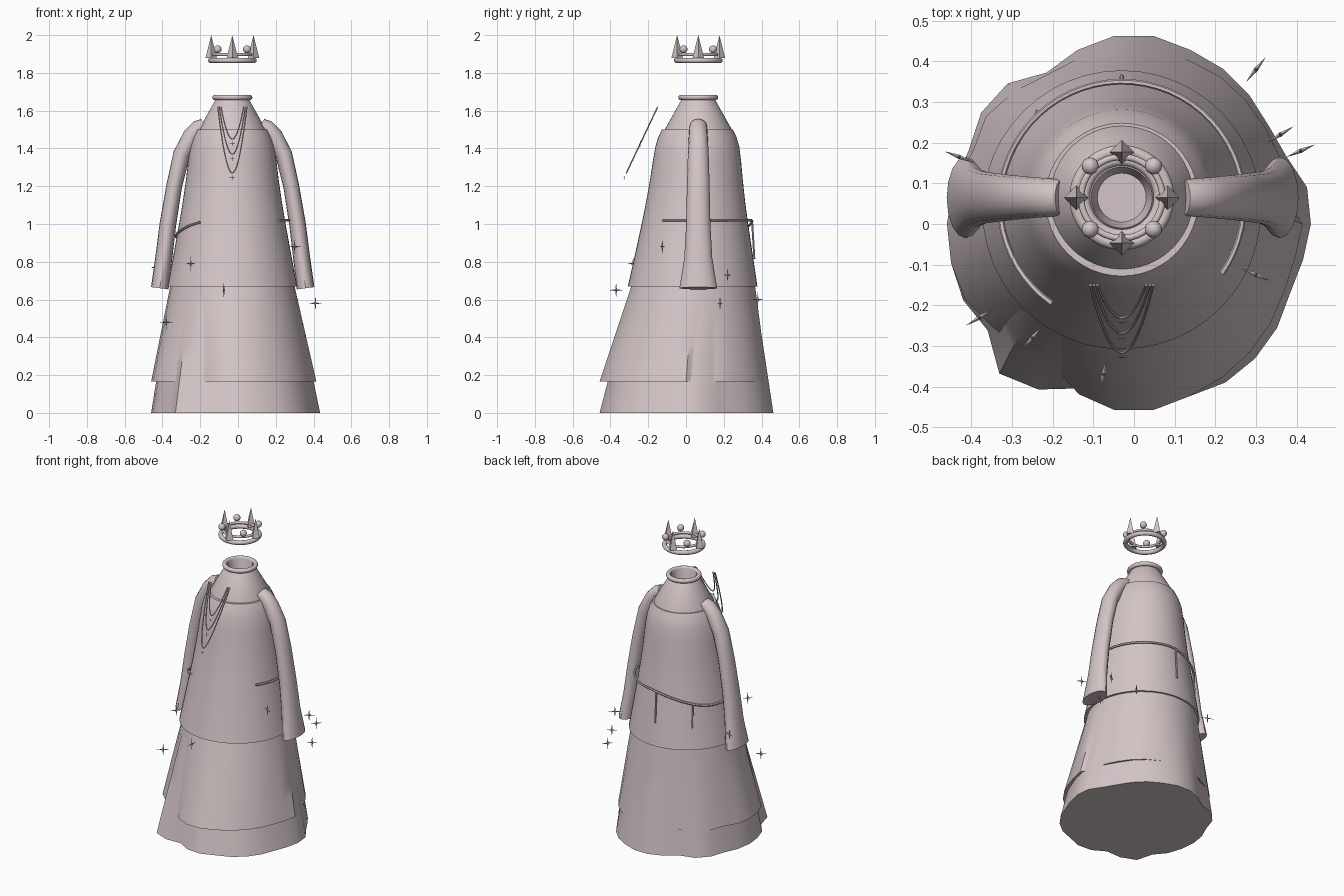
import bpy, bmesh
from math import sin, cos, pi, radians
from mathutils import Vector, Matrix

cube = bpy.data.objects.get("Cube")
if cube:
    bpy.data.objects.remove(cube)

CX, CY = -0.03, 0.065   # axis of neck and crown

cloth = bpy.data.materials.new("pale_rose")
cloth.use_nodes = True
colour = (0.66, 0.56, 0.57, 1)
cloth.diffuse_color = colour
cloth.node_tree.nodes["Principled BSDF"].inputs["Base Color"].default_value = colour


def finish(name, bm, smooth=True):
    bmesh.ops.recalc_face_normals(bm, faces=bm.faces)
    mesh = bpy.data.meshes.new(name)
    bm.to_mesh(mesh)
    bm.free()
    mesh.materials.append(cloth)
    obj = bpy.data.objects.new(name, mesh)
    bpy.context.collection.objects.link(obj)
    if smooth:
        bpy.ops.object.select_all(action='DESELECT')
        obj.select_set(True)
        bpy.context.view_layer.objects.active = obj
        bpy.ops.object.shade_smooth_by_angle(angle=radians(35))
    return obj


def loft(name, rings, closed=False):
    """Skin a list of point rings; cap the ends unless closed."""
    bm = bmesh.new()
    loops = [[bm.verts.new(p) for p in ring] for ring in rings]
    pairs = list(zip(loops, loops[1:]))
    if closed:
        pairs.append((loops[-1], loops[0]))
    for a, b in pairs:
        for i in range(len(a)):
            j = (i + 1) % len(a)
            bm.faces.new((a[i], a[j], b[j], b[i]))
    if not closed:
        bm.faces.new(loops[0])
        bm.faces.new(loops[-1])
    return finish(name, bm)


def circle(r, z, cx=CX, cy=CY, n=48):
    return [(cx + r * cos(2 * pi * i / n), cy + r * sin(2 * pi * i / n), z)
            for i in range(n)]


def torus(name, major, minor, z):
    angles = [2 * pi * k / 12 for k in range(12)]
    return loft(name, [circle(major + minor * cos(a), z + minor * sin(a))
                       for a in angles], closed=True)


def tube(name, points, radius):
    """Thin cord through the points."""
    rings = []
    for i, p in enumerate(points):
        t = points[min(i + 1, len(points) - 1)] - points[max(i - 1, 0)]
        q = t.to_track_quat('Z', 'Y')
        rings.append([p + q @ Vector((radius * cos(k * pi / 3), radius * sin(k * pi / 3), 0))
                      for k in range(6)])
    return loft(name, rings)


def star(name, centre, size, heading):
    """Flat four-pointed sparkle standing upright along a heading."""
    bm = bmesh.new()
    ring = []
    for k in range(8):
        r = size * (1 if k % 2 == 0 else 0.16)
        ring.append(bm.verts.new((r * cos(k * pi / 4), 0, r * sin(k * pi / 4))))
    for side in (-1, 1):
        tip = bm.verts.new((0, side * size * 0.14, 0))
        for k in range(8):
            bm.faces.new((ring[k], ring[(k + 1) % 8], tip))
    bm.transform(Matrix.Translation(centre) @ Matrix.Rotation(heading, 4, 'Z'))
    return finish(name, bm, smooth=False)


# Wavy skirts: hem radii in hundredths, one every twelve degrees
def skirt(name, hem, z_hem, z_top, r_top):
    n = len(hem)
    low = [(r / 100 * cos(2 * pi * i / n), r / 100 * sin(2 * pi * i / n), z_hem)
           for i, r in enumerate(hem)]
    top = circle(r_top, z_top, CX, 0.04, n)
    steps = 8
    rings = []
    for s in range(steps + 1):
        rings.append([Vector(a).lerp(Vector(b), s / steps) for a, b in zip(low, top)])
    return loft(name, rings)


skirt("under_skirt",
      [43.5, 43.5, 41, 41, 42.5, 44, 45, 46.5, 46.5, 45, 43, 46.5, 46.5, 44.5, 45.5,
       46, 46, 46, 44.5, 49.5, 47, 42.5, 45.5, 46, 44.5, 45, 44.5, 43.5, 42, 42.5],
      0, 0.69, 0.32)
skirt("middle_skirt",
      [41.5, 37, 39.5, 40, 41, 42, 42.5, 43.5, 43.5, 43, 42.5, 44, 45, 43.5, 45.5,
       46, 46, 45.5, 43, 42, 40, 44, 46, 46, 44.5, 43.5, 42.5, 41.5, 40.5, 40.5],
      0.165, 0.69, 0.325)

# Upper robe
loft("upper_robe", [circle(r, z, CX, cy) for r, z, cy in (
    (0.343, 0.67, 0.035), (0.315, 0.82, 0.041), (0.282, 1.0, 0.047),
    (0.262, 1.12, 0.051), (0.246, 1.23, 0.055), (0.234, 1.33, 0.058),
    (0.222, 1.41, 0.06), (0.207, 1.46, 0.06), (0.188, 1.5, 0.06))])

# Shoulder cape, hollow neck and collar
loft("shoulder_cape", [circle(r, z) for r, z in (
    (0.178, 1.49), (0.175, 1.505), (0.088, 1.66), (0.075, 1.675), (0.06, 1.61))])
torus("collar", 0.092, 0.014, 1.67)

# Sleeves: offset from axis, height, half thickness, half depth
path = [(0.15, 1.525, 0.035, 0.044), (0.178, 1.51, 0.044, 0.047), (0.218, 1.465, 0.047, 0.05),
        (0.27, 1.37, 0.045, 0.055), (0.31, 1.2, 0.042, 0.06), (0.343, 1.0, 0.044, 0.064),
        (0.365, 0.82, 0.045, 0.074), (0.386, 0.66, 0.047, 0.1)]
for side, word in ((1, "left"), (-1, "right")):
    rings = []
    for i, (d, z, h, w) in enumerate(path):
        a, b = path[max(i - 1, 0)], path[min(i + 1, len(path) - 1)]
        along = Vector((b[0] - a[0], 0, b[1] - a[1])).normalized()
        across = Vector((-along.z, 0, along.x))
        ring = []
        for k in range(16):
            t = 2 * pi * k / 16
            p = Vector((d, CY, z)) + across * h * cos(t) + Vector((0, w * sin(t), 0))
            ring.append((-0.028 + side * p.x, p.y, p.z))
        rings.append(ring)
    loft(word + "_sleeve", rings)

# Draped belt: open at the front, sagging on the right
def belt_point(deg):
    dip = 0.09 * max(0, cos(radians(deg - 165))) ** 2
    a = radians(deg)
    return Vector((CX + 0.3 * cos(a), 0.05 + 0.3 * sin(a), 1.02 - dip))


tube("belt", [belt_point(d) for d in range(-35, 236, 6)], 0.007)
for i, deg in enumerate((90, 134)):
    top = belt_point(deg)
    drop = Vector((0, 0.006, -0.1))
    tube(f"belt_tassel_{i}", [top, top + drop, top + drop * 2], 0.006)

# Hanging necklace strands with small pendants
def slope(x, z):
    return Vector((x, -0.15 - 0.18 * (1.62 - z) / 0.38, z))


for i, (half, low) in enumerate(((0.077, 1.27), (0.069, 1.37), (0.06, 1.45))):
    pts = []
    for k in range(-14, 15):
        u = k / 14
        pts.append(slope(CX + half * u, low + (1.62 - low) * abs(u) ** 1.9))
    tube(f"necklace_strand_{i}", pts, 0.0035)
    star(f"necklace_pendant_{i}", slope(CX, low - 0.025), 0.015, 0)

# Floating sparkles, each in a plane through the axis
for i, p in enumerate(((0.3, -0.125, 0.88), (-0.25, -0.28, 0.79), (-0.075, -0.37, 0.65),
                       (0.41, 0.18, 0.58), (-0.43, 0.165, 0.77), (-0.38, -0.23, 0.48),
                       (0.3, 0.38, 0.6), (0.36, 0.22, 0.73))):
    v = Vector(p)
    star(f"sparkle_{i}", v, 0.039, Vector((1, 0)).angle_signed(v.xy) * -1)

# Crown: two bands, four spikes, four beads
torus("crown_band", 0.115, 0.014, 1.866)
torus("crown_upper_band", 0.1, 0.008, 1.897)
for k in range(4):
    a = k * pi / 2
    bm = bmesh.new()
    bmesh.ops.create_cone(bm, cap_ends=True, segments=4, radius1=0.03, radius2=0, depth=0.12)
    bm.transform(Matrix.Translation((CX + 0.112 * cos(a), CY + 0.112 * sin(a), 1.94)))
    finish(f"crown_spike_{k}", bm, smooth=False)
    a += pi / 4
    bm = bmesh.new()
    bmesh.ops.create_uvsphere(bm, u_segments=16, v_segments=10, radius=0.021)
    bm.transform(Matrix.Translation((CX + 0.11 * cos(a), CY + 0.11 * sin(a), 1.925)))
    finish(f"crown_bead_{k}", bm)
